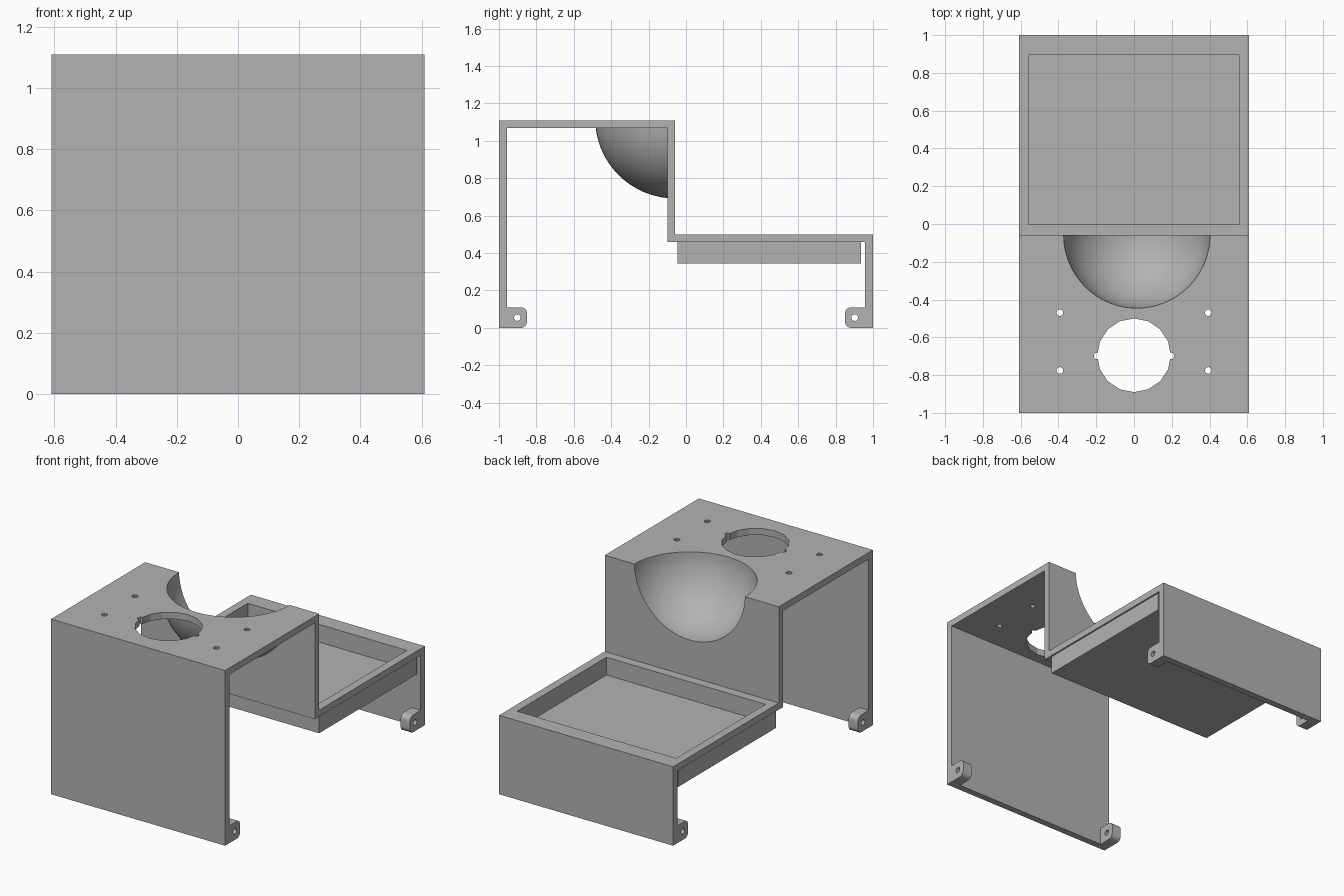
import bpy, bmesh, math
from mathutils import Vector, Matrix

old = bpy.data.objects.get("Cube")
if old:
    bpy.data.objects.remove(old, do_unlink=True)

GREY = (0.45, 0.45, 0.45, 1.0)
mat = bpy.data.materials.new("plain grey")
mat.use_nodes = True
mat.diffuse_color = GREY
mat.node_tree.nodes["Principled BSDF"].inputs["Base Color"].default_value = GREY

HALF = 0.61          # half width
TOP = 1.11           # upper deck height
STEP = 0.50          # lower deck height
WALL = 0.042         # sheet thickness
RISER = -0.058       # rear face of the riser
DOME = Vector((0.015, RISER, 1.12))


def make(name, bm):
    bmesh.ops.recalc_face_normals(bm, faces=bm.faces)
    mesh = bpy.data.meshes.new(name)
    bm.to_mesh(mesh)
    bm.free()
    mesh.materials.append(mat)
    ob = bpy.data.objects.new(name, mesh)
    bpy.context.collection.objects.link(ob)
    return ob


def box(name, lo, hi):
    lo, hi = Vector(lo), Vector(hi)
    bm = bmesh.new()
    bmesh.ops.create_cube(bm, size=1, matrix=Matrix.Translation((lo + hi) / 2)
                          @ Matrix.Diagonal((*(hi - lo), 1)))
    return make(name, bm)


def extrude_x(name, profile, x0, x1):
    """Extrude a closed (y, z) profile from x0 to x1."""
    bm = bmesh.new()
    face = bm.faces.new([bm.verts.new((x0, y, z)) for y, z in profile])
    new = bmesh.ops.extrude_face_region(bm, geom=[face])["geom"]
    bmesh.ops.translate(bm, vec=(x1 - x0, 0, 0),
                        verts=[v for v in new if isinstance(v, bmesh.types.BMVert)])
    return make(name, bm)


def rod(name, centre, radius, sides, length, axis="Z"):
    bm = bmesh.new()
    turn = Matrix.Rotation(math.pi / 2, 4, "Y") if axis == "X" else Matrix()
    bmesh.ops.create_cone(bm, cap_ends=True, segments=sides, radius1=radius,
                          radius2=radius, depth=length,
                          matrix=Matrix.Translation(centre) @ turn)
    return make(name, bm)


def ball(name, radius):
    bm = bmesh.new()
    bmesh.ops.create_uvsphere(bm, u_segments=64, v_segments=32, radius=radius,
                              matrix=Matrix.Translation(DOME))
    return make(name, bm)


def combine(target, tool, operation, keep=False):
    """Apply a boolean and discard the tool unless it is needed again."""
    mod = target.modifiers.new("cut", "BOOLEAN")
    mod.object, mod.operation, mod.solver = tool, operation, "EXACT"
    bpy.context.view_layer.update()
    graph = bpy.context.evaluated_depsgraph_get()
    mesh = bpy.data.meshes.new_from_object(target.evaluated_get(graph))
    target.modifiers.clear()
    target.data = mesh
    if not keep:
        bpy.data.objects.remove(tool, do_unlink=True)


# Stepped sheet: front wall, upper deck, riser, lower deck, back wall
w = WALL
outline = [(-1, 0), (-1, TOP), (RISER, TOP), (RISER, STEP), (1, STEP), (1, 0),
           (1 - w, 0), (1 - w, STEP - w), (RISER - w, STEP - w),
           (RISER - w, TOP - w), (-1 + w, TOP - w), (-1 + w, 0)]
body = extrude_x("stepped_housing", outline, -HALF, HALF)

# Quarter-ball bowl hanging below the upper deck
bowl = ball("bowl", 0.428)
trim = box("trim", (-1, -1, 0.3), (1, RISER - w / 2, TOP - w / 2))
combine(bowl, trim, "INTERSECT")
combine(body, bowl, "UNION")
combine(body, ball("bowl_hollow", 0.388), "DIFFERENCE")

# Round opening with two side notches, and four screw holes
combine(body, rod("opening", (0, -0.695, TOP), 0.195, 16, 0.3), "DIFFERENCE")
for side in (-1, 1):
    combine(body, rod("notch", (side * 0.195, -0.698, TOP), 0.018, 10, 0.3), "DIFFERENCE")
    for y in (-0.47, -0.775):
        combine(body, rod("screw_hole", (side * 0.393, y, TOP), 0.018, 10, 0.3), "DIFFERENCE")

# Open tray under the lower deck
tray = box("tray", (-0.6, -0.045, 0.345), (0.6, 0.935, STEP - w))
pocket = box("pocket", (-0.558, 0.0, 0.387), (0.558, 0.895, 0.7))
combine(body, pocket, "DIFFERENCE", keep=True)
combine(tray, pocket, "DIFFERENCE")


# Rounded lugs with a cross hole at the four bottom corners
def lug(name, end, side):
    r, depth, height = 0.032, 0.15, 0.11
    pts = [(w, height), (w, 0)]
    for cz, start in ((r, -90), (height - r, 0)):
        for i in range(6):
            a = math.radians(start + i * 18)
            pts.append((depth - r + r * math.cos(a), cz + r * math.sin(a)))
    pts = [(end * (1 - y), z) for y, z in pts]
    ob = extrude_x(name, pts, side * (HALF - 0.065), side * HALF)
    hole = rod("lug_hole", (side * HALF, end * 0.902, 0.055), 0.018, 12, 0.3, "X")
    combine(ob, hole, "DIFFERENCE")
    return ob


parts = [body, tray]
for end, end_name in ((-1, "front"), (1, "back")):
    for side, side_name in ((1, "left"), (-1, "right")):
        parts.append(lug(f"{end_name}_{side_name}_lug", end, side))

# Smooth the bowl and lug corners, keep the sheet edges crisp
for ob in parts:
    bpy.ops.object.select_all(action="DESELECT")
    ob.select_set(True)
    bpy.context.view_layer.objects.active = ob
    bpy.ops.object.shade_smooth_by_angle(angle=math.radians(20))
